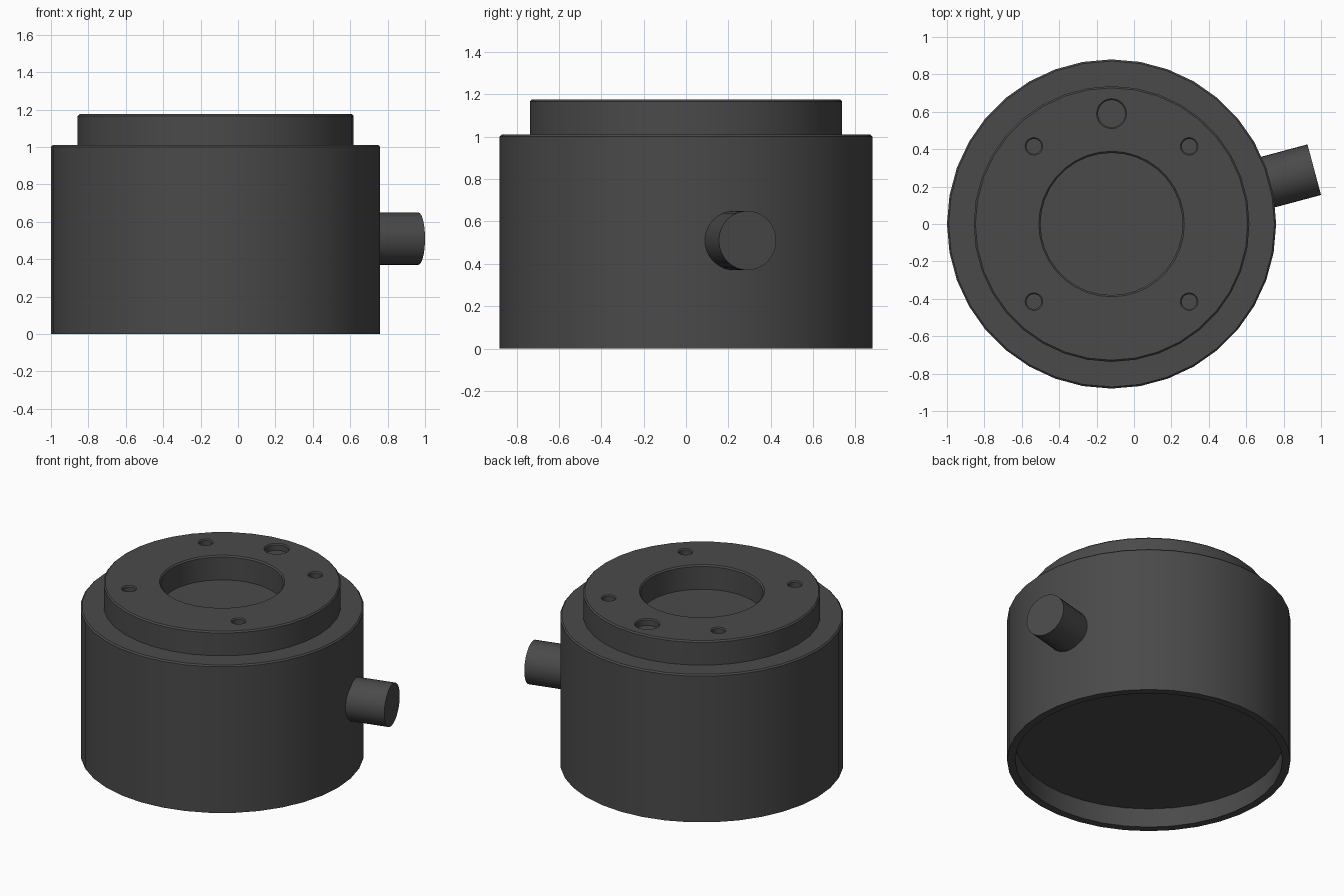
import bpy, bmesh, math
from mathutils import Vector, Matrix

if "Cube" in bpy.data.objects:
    bpy.data.objects.remove(bpy.data.objects["Cube"])

AXIS_X = -0.12       # body axis, offset so the side port balances the width
BODY_R, RING_R, RECESS_R = 0.88, 0.737, 0.38
BODY_Z, TOP_Z = 1.01, 1.175
BEV = 0.009

# Single dark grey finish
grey = bpy.data.materials.new("dark grey")
grey.use_nodes = True
colour = (0.068, 0.068, 0.068, 1)
grey.diffuse_color = colour
bsdf = next(n for n in grey.node_tree.nodes if n.type == 'BSDF_PRINCIPLED')
bsdf.inputs["Base Color"].default_value = colour


def lathe(name, profile, steps, matrix):
    """Revolve (radius, height) points around z into a closed solid."""
    bm = bmesh.new()
    verts = [bm.verts.new((r, 0, z)) for r, z in profile]
    edges = [bm.edges.new(pair) for pair in zip(verts, verts[1:])]
    bmesh.ops.spin(bm, geom=verts + edges, cent=(0, 0, 0), axis=(0, 0, 1),
                   angle=math.tau, steps=steps, use_merge=True)
    bmesh.ops.remove_doubles(bm, verts=bm.verts, dist=1e-5)
    bmesh.ops.recalc_face_normals(bm, faces=bm.faces)
    mesh = bpy.data.meshes.new(name)
    bm.to_mesh(mesh)
    bm.free()
    mesh.materials.append(grey)
    obj = bpy.data.objects.new(name, mesh)
    obj.matrix_world = matrix
    bpy.context.collection.objects.link(obj)
    return obj


def activate(obj):
    bpy.ops.object.select_all(action='DESELECT')
    obj.select_set(True)
    bpy.context.view_layer.objects.active = obj


def drill(target, x, y, radius, depth):
    """Cut a blind hole with a chamfered rim into the top face."""
    floor, rim = TOP_Z - depth, radius + 0.007
    cutter = lathe("hole_cutter",
                   [(0, floor), (radius, floor), (radius, TOP_Z - 0.007),
                    (rim, TOP_Z), (rim, TOP_Z + 0.1), (0, TOP_Z + 0.1)],
                   24, Matrix.Translation((AXIS_X + x, y, 0)))
    cutter.hide_render = True
    activate(target)
    mod = target.modifiers.new("hole", 'BOOLEAN')
    mod.operation, mod.solver, mod.object = 'DIFFERENCE', 'EXACT', cutter
    bpy.ops.object.modifier_apply(modifier=mod.name)
    bpy.data.objects.remove(cutter)


# Housing: hollow underside, outer wall, stepped ring and central recess
housing = lathe("housing", [
    (0, 0.13), (0.83, 0.13), (0.83, 0), (BODY_R, 0),
    (BODY_R, BODY_Z - BEV), (BODY_R - BEV, BODY_Z), (RING_R, BODY_Z),
    (RING_R, TOP_Z - BEV), (RING_R - BEV, TOP_Z),
    (RECESS_R + BEV, TOP_Z), (RECESS_R, TOP_Z - BEV),
    (RECESS_R, BODY_Z), (0, BODY_Z)], 36, Matrix.Translation((AXIS_X, 0, 0)))

# Four screw holes and one larger locating hole
for sx in (-1, 1):
    for sy in (-1, 1):
        drill(housing, sx * 0.415, sy * 0.415, 0.04, 0.04)
drill(housing, 0, 0.59, 0.073, 0.045)

# Side port: short radial cylinder
direction = Vector((math.cos(math.radians(15)), math.sin(math.radians(15)), 0))
turn = direction.to_track_quat('Z', 'Y').to_matrix().to_4x4()
port = lathe("side_port", [(0, 0.8), (0.14, 0.8), (0.14, 1.122), (0, 1.122)],
             32, Matrix.Translation((AXIS_X, 0, 0.51)) @ turn)

for obj in (housing, port):
    activate(obj)
    bpy.ops.object.shade_smooth_by_angle(angle=math.radians(30))
